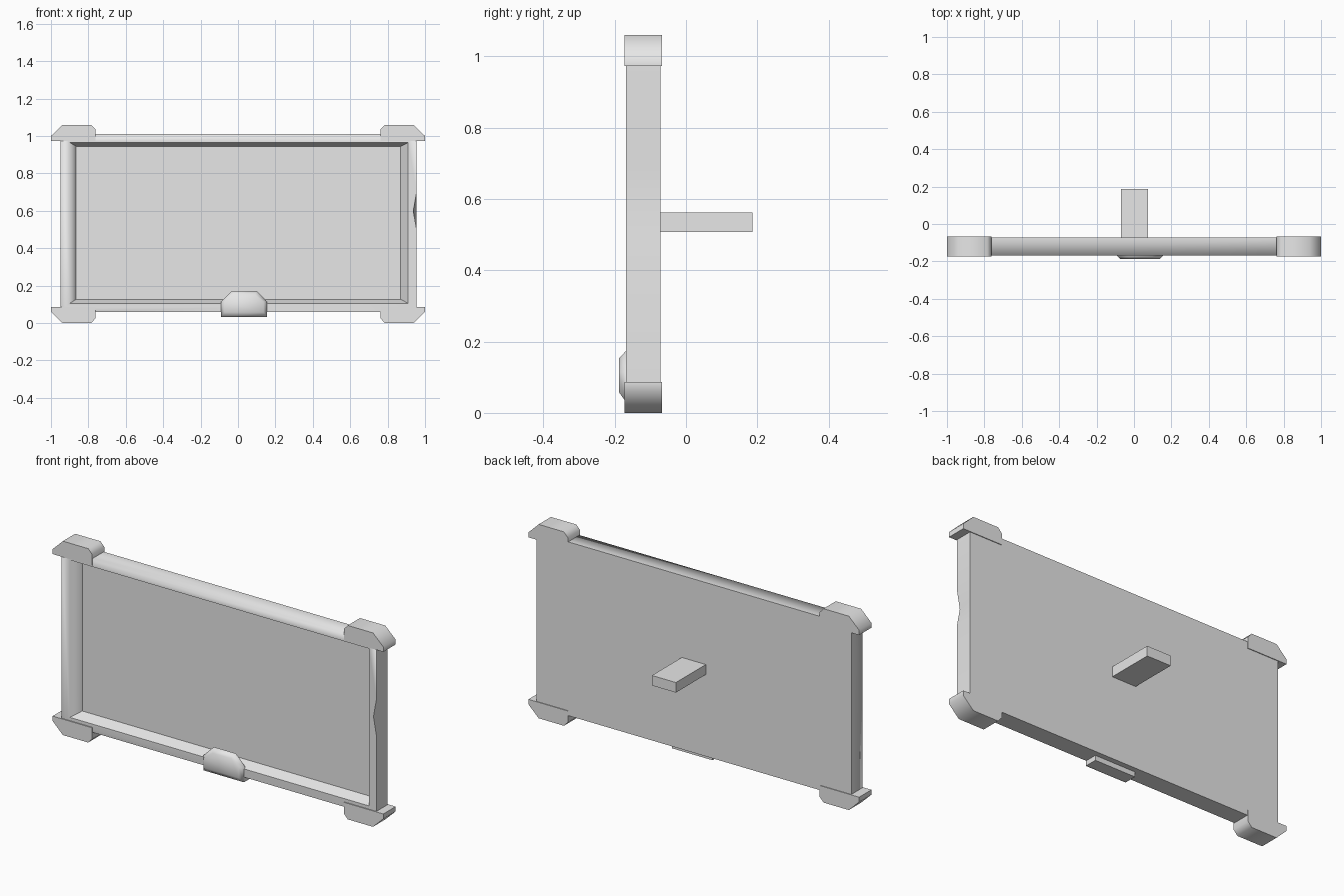
import bpy
import bmesh
import math

cube = bpy.data.objects.get("Cube")
if cube:
    bpy.data.objects.remove(cube, do_unlink=True)

grey = bpy.data.materials.new("plain_grey")
grey.use_nodes = True
grey.diffuse_color = (0.8, 0.8, 0.8, 1)
grey.node_tree.nodes["Principled BSDF"].inputs["Base Color"].default_value = (0.8, 0.8, 0.8, 1)


def loft(name, rings, sharp_angle=50, keep_smooth=None):
    """Join equal rings of (x, y, z) points into a capped solid."""
    bm = bmesh.new()
    loops = [[bm.verts.new(p) for p in ring] for ring in rings]
    count = len(loops[0])
    for a, b in zip(loops, loops[1:]):
        for i in range(count):
            j = (i + 1) % count
            bm.faces.new((a[i], a[j], b[j], b[i]))
    bm.faces.new(loops[0])
    bm.faces.new(loops[-1])
    bmesh.ops.recalc_face_normals(bm, faces=bm.faces)
    for face in bm.faces:
        face.smooth = True
    for edge in bm.edges:
        soft = edge.calc_face_angle(0) < math.radians(sharp_angle)
        if keep_smooth and keep_smooth(edge):
            soft = True
        edge.smooth = soft
    mesh = bpy.data.meshes.new(name)
    bm.to_mesh(mesh)
    bm.free()
    mesh.materials.append(grey)
    obj = bpy.data.objects.new(name, mesh)
    bpy.context.collection.objects.link(obj)
    return obj


def slab(name, profile, y0, y1):
    """Extrude an (x, z) profile along y."""
    return loft(name, [[(x, y, z) for x, z in profile] for y in (y0, y1)])


def box(name, x0, x1, y0, y1, z0, z1):
    return slab(name, [(x0, z0), (x1, z0), (x1, z1), (x0, z1)], y0, y1)


# Tray: back, outer rim, inner rim and recessed panel
FRONT, BACK, PANEL = -0.168, -0.071, -0.11


def tray_ring(x0, x1, z0, z1, y, dent=0):
    points = [(x0, z0), (x1, z0), (x1, 0.5), (x1 - dent, 0.6),
              (x1, 0.7), (x1, z1), (x0, z1)]
    return [(x, y, z) for x, z in points]


def soft_rim(edge):
    # Rounded-looking front rim along the top and the right stile
    a, b = (v.co for v in edge.verts)
    on_front = abs(a.y - FRONT) < 0.001 and abs(b.y - FRONT) < 0.001
    top = min(a.z, b.z) > 1.0
    stile = max(a.x, b.x) < -0.88 and abs(a.x - b.x) < 0.01
    return on_front and (top or stile)


loft("tray", [
    tray_ring(-0.95, 0.955, 0.06, 1.01, BACK),
    tray_ring(-0.95, 0.955, 0.06, 1.01, FRONT, dent=0.018),
    tray_ring(-0.90, 0.91, 0.105, 0.965, FRONT),
    tray_ring(-0.865, 0.87, 0.127, 0.945, PANEL),
], sharp_angle=20, keep_smooth=soft_rim)

# Corner caps, mirrored left to right and top to bottom
MID = 0.53
cap = [(0.762, 0.443), (1.0, 0.443), (1.0, 0.47), (0.938, MID),
       (0.785, MID), (0.762, 0.505)]
for side, sx in (("left", 1), ("right", -1)):
    for level, sz in (("top", 1), ("bottom", -1)):
        profile = [(sx * x, MID + sz * z) for x, z in cap]
        slab(f"corner_cap_{level}_{side}", profile, -0.173, -0.067)

# Latch on the lower rim: tapered plate plus a lip under the tray
outline = [(-0.09, 0.033), (0.155, 0.033), (0.155, 0.115),
           (0.1, 0.172), (-0.032, 0.172), (-0.09, 0.115)]
inner = [(0.0325 + (x - 0.0325) * 0.85, 0.107 + (z - 0.105) * 0.68) for x, z in outline]
loft("latch", [
    [(x, -0.16, z) for x, z in outline],
    [(x, -0.17, z) for x, z in outline],
    [(x, -0.188, z) for x, z in inner],
], sharp_angle=60)
box("latch_lip", -0.09, 0.155, -0.165, -0.1, 0.033, 0.07)

# Mounting peg on the back
box("back_peg", -0.07, 0.075, -0.08, 0.187, 0.507, 0.562)
